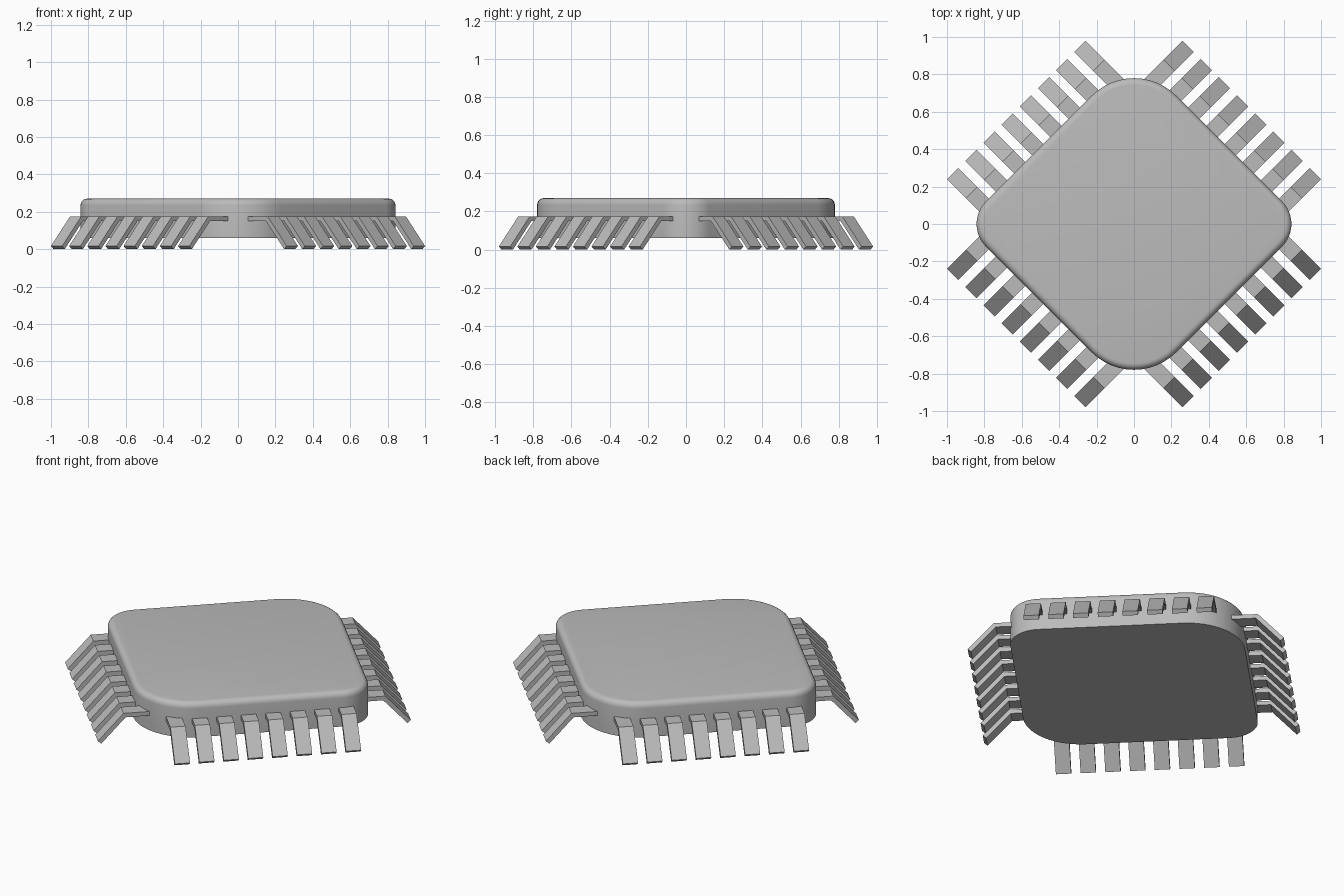
import bpy, bmesh, math
from mathutils import Vector

cube = bpy.data.objects.get("Cube")
if cube:
    bpy.data.objects.remove(cube, do_unlink=True)

GREY = (0.5, 0.5, 0.5, 1)
mat = bpy.data.materials.new("grey")
mat.use_nodes = True
mat.diffuse_color = GREY
mat.node_tree.nodes["Principled BSDF"].inputs["Base Color"].default_value = GREY


def finish(bm, name):
    bmesh.ops.recalc_face_normals(bm, faces=bm.faces)
    mesh = bpy.data.meshes.new(name)
    bm.to_mesh(mesh)
    bm.free()
    mesh.materials.append(mat)
    obj = bpy.data.objects.new(name, mesh)
    bpy.context.collection.objects.link(obj)
    return obj


def prism(bm, points, offset):
    """Extrude a closed outline along an offset; return the moved verts."""
    face = bm.faces.new([bm.verts.new(p) for p in points])
    new = bmesh.ops.extrude_face_region(bm, geom=[face], use_keep_orig=True)["geom"]
    verts = [g for g in new if isinstance(g, bmesh.types.BMVert)]
    bmesh.ops.translate(bm, verts=verts, vec=offset)
    return verts


# Chip body: diamond with tight side corners and wide front and back corners
HALF, BOTTOM, TOP, STEPS = 0.645, 0.06, 0.27, 12
outline = []
for corner in range(4):
    radius = 0.17 if corner % 2 == 0 else 0.32
    reach = (HALF - radius) * math.sqrt(2)
    a = corner * math.pi / 2
    for i in range(STEPS + 1):
        b = a + (i / STEPS - 0.5) * math.pi / 2
        outline.append((reach * math.cos(a) + radius * math.cos(b),
                        reach * math.sin(a) + radius * math.sin(b), BOTTOM))
bm = bmesh.new()
top = set(prism(bm, outline, (0, 0, TOP - BOTTOM)))
rim = [e for e in bm.edges if all(v in top for v in e.verts)]
bmesh.ops.bevel(bm, geom=rim, offset=0.035, segments=5, profile=0.5, affect='EDGES')
body = finish(bm, "chip_body")
bpy.context.view_layer.objects.active = body
body.select_set(True)
bpy.ops.object.shade_smooth_by_angle(angle=math.radians(40))
body.select_set(False)

# Bent pins: (distance outwards, height) profile, eight along each edge
PROFILE = [(0.54, 0.175), (0.733, 0.175), (0.877, 0.017),
           (0.858, 0.0), (0.721, 0.15), (0.54, 0.15)]
WIDTH, FIRST, PITCH = 0.085, -0.509, 0.1373
SIDES = {"back_left": (1, 1), "back_right": (-1, 1),
         "front_right": (-1, -1), "front_left": (1, -1)}
for side, (sx, sy) in SIDES.items():
    out = Vector((sx, sy, 0)).normalized()
    along = Vector((sx, -sy, 0)).normalized()
    bm = bmesh.new()
    for i in range(8):
        start = along * (FIRST + i * PITCH)
        points = [start + out * n + Vector((0, 0, z)) for n, z in PROFILE]
        prism(bm, points, along * WIDTH)
    finish(bm, side + "_pins")
